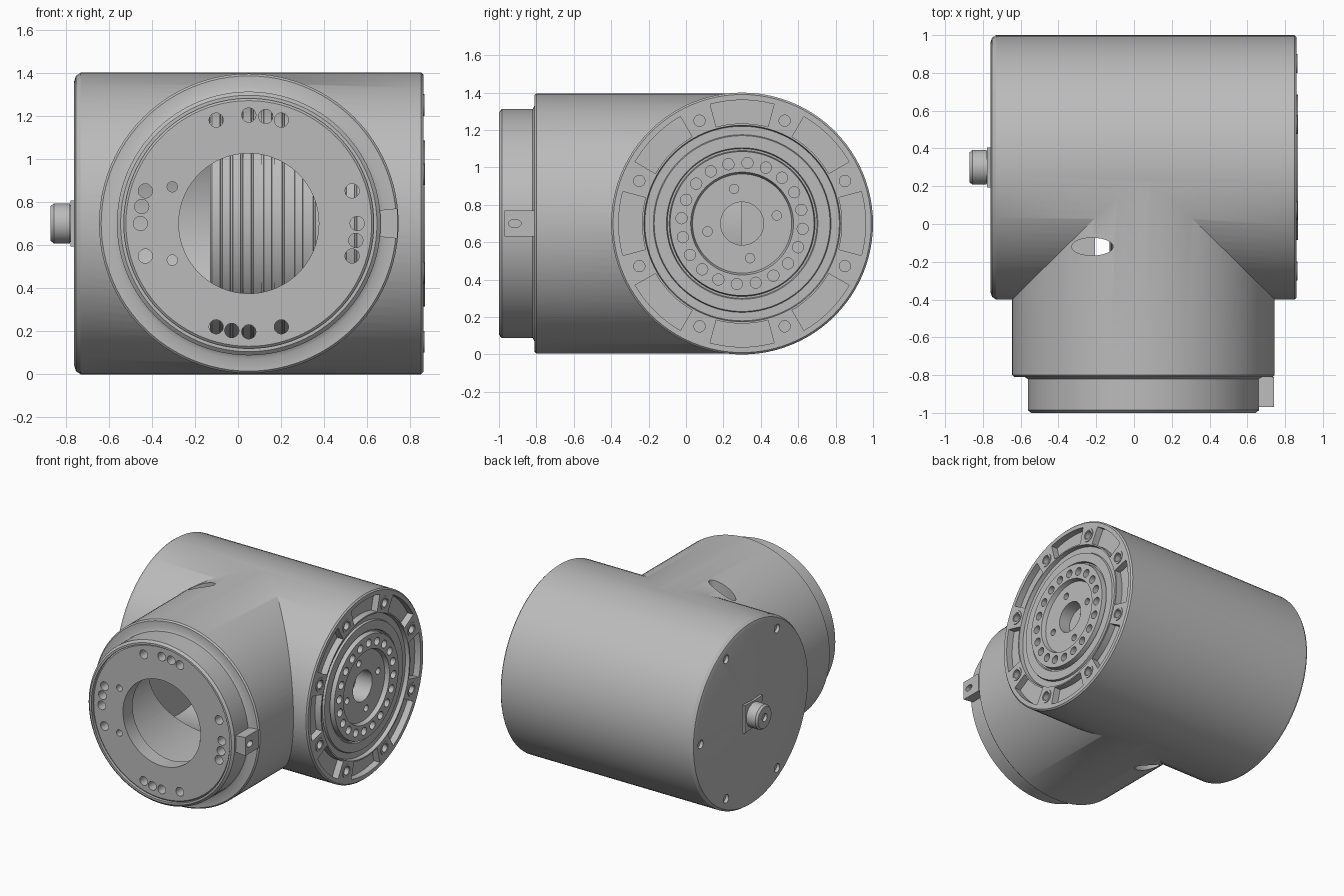
import bpy, bmesh
from math import sin, cos, radians, pi

cube = bpy.data.objects.get("Cube")
if cube:
    bpy.data.objects.remove(cube)

grey = bpy.data.materials.new("housing_grey")
grey.use_nodes = True
colour = (0.5, 0.5, 0.5, 1)
grey.diffuse_color = colour
grey.node_tree.nodes["Principled BSDF"].inputs["Base Color"].default_value = colour

# Local frames: (u, v) across the part, t along its axis
FRAMES = {
    "x": lambda u, v, t: (t, u + 0.3, v + 0.7),
    "y": lambda u, v, t: (u + 0.05, t, v + 0.7),
    "z": lambda u, v, t: (u, v, t),
}


def polar(r, deg):
    return r * cos(radians(deg)), r * sin(radians(deg))


def circle(r, centre=(0, 0), n=24, ru=None):
    return [(centre[0] + (ru or r) * cos(2 * pi * i / n),
             centre[1] + r * sin(2 * pi * i / n)) for i in range(n)]


def slot(centre, ru, rv, n=24):
    return circle(rv, centre, n, ru)


def sector(r0, r1, mid, half, n=10):
    angles = [mid - half + 2 * half * i / n for i in range(n + 1)]
    return [polar(r1, a) for a in angles] + [polar(r0, a) for a in reversed(angles)]


def add_prism(bm, outline, axis, t0, t1):
    f = FRAMES[axis]
    a = [bm.verts.new(f(u, v, t0)) for u, v in outline]
    b = [bm.verts.new(f(u, v, t1)) for u, v in outline]
    bm.faces.new(a)
    bm.faces.new(b[::-1])
    for i in range(len(a)):
        bm.faces.new((a[i - 1], b[i - 1], b[i], a[i]))


def add_lathe(bm, profile, axis, n=96, closed=False):
    f = FRAMES[axis]
    rings = []
    for t, r in profile:
        pts = [(0, 0)] if r == 0 else circle(r, n=n)
        rings.append([bm.verts.new(f(u, v, t)) for u, v in pts])
    pairs = list(zip(rings, rings[1:]))
    if closed:
        pairs.append((rings[-1], rings[0]))
    for a, b in pairs:
        for i in range(n):
            quad = [a[i - 1], a[i], b[i], b[i - 1]] if len(a) > 1 and len(b) > 1 else \
                   [a[0], b[i], b[i - 1]] if len(a) == 1 else [a[i - 1], a[i], b[0]]
            bm.faces.new(quad)


def finish(name, bm):
    bmesh.ops.recalc_face_normals(bm, faces=bm.faces)
    mesh = bpy.data.meshes.new(name)
    bm.to_mesh(mesh)
    bm.free()
    mesh.materials.append(grey)
    ob = bpy.data.objects.new(name, mesh)
    bpy.context.collection.objects.link(ob)
    return ob


def lathe(name, profile, axis, closed=False):
    bm = bmesh.new()
    add_lathe(bm, profile, axis, closed=closed)
    return finish(name, bm)


def prisms(name, items):
    bm = bmesh.new()
    for item in items:
        add_prism(bm, *item)
    return finish(name, bm)


def boolean(target, tool, operation="DIFFERENCE"):
    tool.hide_render = True
    mod = target.modifiers.new("bool", "BOOLEAN")
    mod.operation, mod.solver, mod.object = operation, "EXACT", tool
    bpy.context.view_layer.objects.active = target
    bpy.ops.object.modifier_apply(modifier=mod.name)
    bpy.data.objects.remove(tool)


# Main housing with a stepped output face, joined to the front branch
housing = lathe("housing", [
    (-.76, 0), (-.76, .66), (-.752, .685), (-.73, .70), (.85, .70), (.86, .69),
    (.86, .525), (.83, .52), (.83, .475), (.845, .47), (.845, .405), (.83, .40),
    (.83, .39), (.867, .385), (.867, .275), (.835, .265), (.835, .115),
    (.70, .115), (.70, 0)], "x")
branch = lathe("branch", [
    (-1, 0), (-1, .595), (-.985, .612), (-.82, .612), (-.81, .63), (-.81, .685),
    (-.80, .695), (.3, .695), (.3, 0)], "y")
boolean(housing, branch, "UNION")

# Hollow interior
boolean(housing, prisms("cavity", [(circle(.62, n=96), "x", -.70, .66)]))
boolean(housing, prisms("bore", [(circle(.58, n=96), "y", -1.1, .1)]))

# Output face pockets and screw holes
cuts = []
for k in range(8):
    cuts.append((sector(.535, .66, 45 * k, 15), "x", .81, .9))
    cuts.append((circle(.03, polar(.595, 22.5 + 45 * k)), "x", .78, .9))
for k in range(20):
    cuts.append((circle(.03, polar(.325, 85 + 18 * k), 16), "x", .82, .9))
for k in range(4):
    cuts.append((circle(.025, polar(.19, 13 + 90 * k), 16), "x", .80, .9))
# Rear cover screw holes
for a in (0, 60, 120, 240, 300):
    cuts.append((circle(.032, polar(.61, a), 16), "x", -.8, -.735))
# Lens-shaped openings above and below the branch
for t0, t1 in ((1.22, 1.5), (-.1, .18)):
    cuts.append((slot((-.22, -.12), .11, .047), "z", t0, t1))
boolean(housing, prisms("holes", cuts))

# Raised rims around the output face bolts
rims = bmesh.new()
for k in range(8):
    c = polar(.595, 22.5 + 45 * k)
    outer, inner = circle(.05, c), circle(.036, c)
    loops = [[rims.verts.new(FRAMES["x"](u, v, t)) for u, v in ring]
             for ring, t in ((outer, .855), (outer, .865), (inner, .865), (inner, .855))]
    for j in range(4):
        a, b = loops[j - 1], loops[j]
        for i in range(24):
            rims.faces.new((a[i - 1], a[i], b[i], b[i - 1]))
bolt_rims = finish("bolt_rims", rims)

# Front mounting plate with its bolt pattern
plate = lathe("mounting_plate", [
    (-.985, .325), (-.985, .57), (-.975, .582), (-.87, .582), (-.87, .325)], "y", closed=True)
cuts = []
for q in range(4):
    for a in (0, 17.5, -17.5, -9):
        cuts.append((circle(.033, polar(.503, 90 * q + a), 20), "y", -1.1, -.8))
for v in (.17, -.17):
    cuts.append((circle(.024, (-.355, v), 16), "y", -1.1, -.8))
boolean(plate, prisms("plate_holes", cuts))

# Ribbed drive unit visible through the front opening
profile = [(-.13, 0), (-.13, .54)]
for k in range(16):
    x = -.12 + k * .048
    profile += [(x, .55), (x + .036, .55), (x + .038, .544), (x + .046, .544)]
profile += [(.67, .55), (.67, 0)]
drive = lathe("drive_unit", profile, "x")

# Locating tab on the side of the flange
tab = prisms("locating_tab", [
    ([(.59, -.06), (.69, -.07), (.69, .07), (.59, .06)], "y", -.97, -.81)])
boolean(tab, prisms("tab_slot", [(slot((-1.215, 0), .034, .022), "x", .70, .8)]))

# Cable connector on the rear cover
connector = lathe("connector", [
    (-.75, 0), (-.75, .085), (-.78, .085), (-.78, .092), (-.855, .092), (-.87, .08),
    (-.87, .03), (-.85, .025), (-.85, 0)], "x")
base = prisms("connector_base", [
    ([polar(.15 if k % 2 else .10, 45 * k) for k in range(8)], "x", -.777, -.755)])

# Smooth curved surfaces, keep crisp edges
bpy.ops.object.select_all(action="DESELECT")
for ob in (housing, bolt_rims, plate, drive, tab, connector, base):
    ob.select_set(True)
bpy.context.view_layer.objects.active = housing
bpy.ops.object.shade_smooth_by_angle(angle=radians(30))
